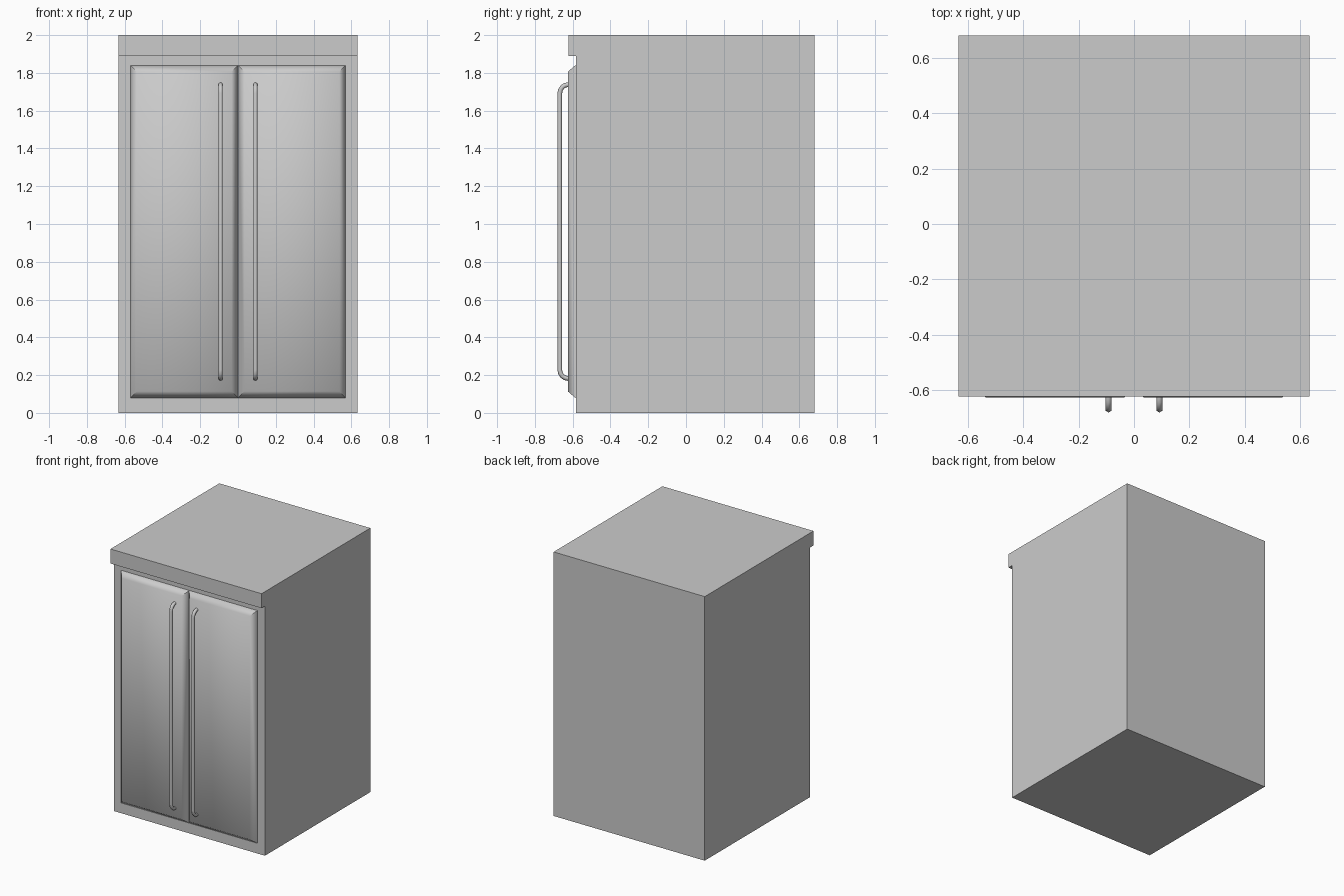
import bpy, bmesh, math
from mathutils import Vector

if "Cube" in bpy.data.objects:
    bpy.data.objects.remove(bpy.data.objects["Cube"])


def make_object(name, bm, smooth=None):
    bmesh.ops.recalc_face_normals(bm, faces=bm.faces)
    mesh = bpy.data.meshes.new(name)
    bm.to_mesh(mesh)
    bm.free()
    obj = bpy.data.objects.new(name, mesh)
    bpy.context.collection.objects.link(obj)
    if smooth:
        bpy.ops.object.select_all(action='DESELECT')
        obj.select_set(True)
        bpy.context.view_layer.objects.active = obj
        bpy.ops.object.shade_smooth_by_angle(angle=math.radians(smooth))
    return obj


def loft(rings):
    # Skin matching rings of points and cap both ends
    bm = bmesh.new()
    loops = [[bm.verts.new(p) for p in ring] for ring in rings]
    n = len(loops[0])
    for a, b in zip(loops, loops[1:]):
        for i in range(n):
            j = (i + 1) % n
            bm.faces.new((a[i], a[j], b[j], b[i]))
    bm.faces.new(loops[0])
    bm.faces.new(loops[-1])
    return bm


# Cabinet body: side profile with the top lip, extruded across the width
BACK, FRONT, LIP = 0.68, -0.582, -0.622
profile = [(BACK, 0), (FRONT, 0), (FRONT, 1.89), (LIP, 1.89), (LIP, 2), (BACK, 2)]
make_object("cabinet_body", loft([[(x, y, z) for y, z in profile] for x in (-0.633, 0.633)]))


def door_ring(side, y, inset):
    x0, x1, z0, z1 = inset, 0.57 - inset, 0.08 + inset, 1.84 - inset
    return [(side * x, y, z) for x, z in ((x0, z0), (x1, z0), (x1, z1), (x0, z1))]


def handle_rings(x, radius=0.0125, sides=6):
    # C-shaped path in the y-z plane with rounded corners
    front, low, high, bend = -0.668, 0.182, 1.738, 0.045
    path = [(-0.62, low, 0)]
    for cz, start in ((low + bend, 0), (high - bend, 90)):
        for k in range(5):
            t = math.radians(start + k * 22.5)
            path.append((front + bend - bend * math.sin(t), cz - bend * math.cos(t), t))
    path.append((-0.62, high, math.pi))
    rings = []
    for y, z, t in path:
        out = Vector((0, -math.sin(t), -math.cos(t)))
        ring = []
        for i in range(sides):
            a = 2 * math.pi * i / sides
            ring.append(Vector((x, y, z)) + out * radius * math.cos(a)
                        + Vector((radius * math.sin(a), 0, 0)))
        rings.append(ring)
    return rings


# Mirrored pair of chamfered doors and bar handles
for label, side in (("left", -1), ("right", 1)):
    door = loft([door_ring(side, -0.575, 0), door_ring(side, -0.586, 0),
                 door_ring(side, -0.626, 0.034)])
    make_object(label + "_door", door, smooth=60)
    make_object(label + "_handle", loft(handle_rings(side * 0.092)), smooth=65)
